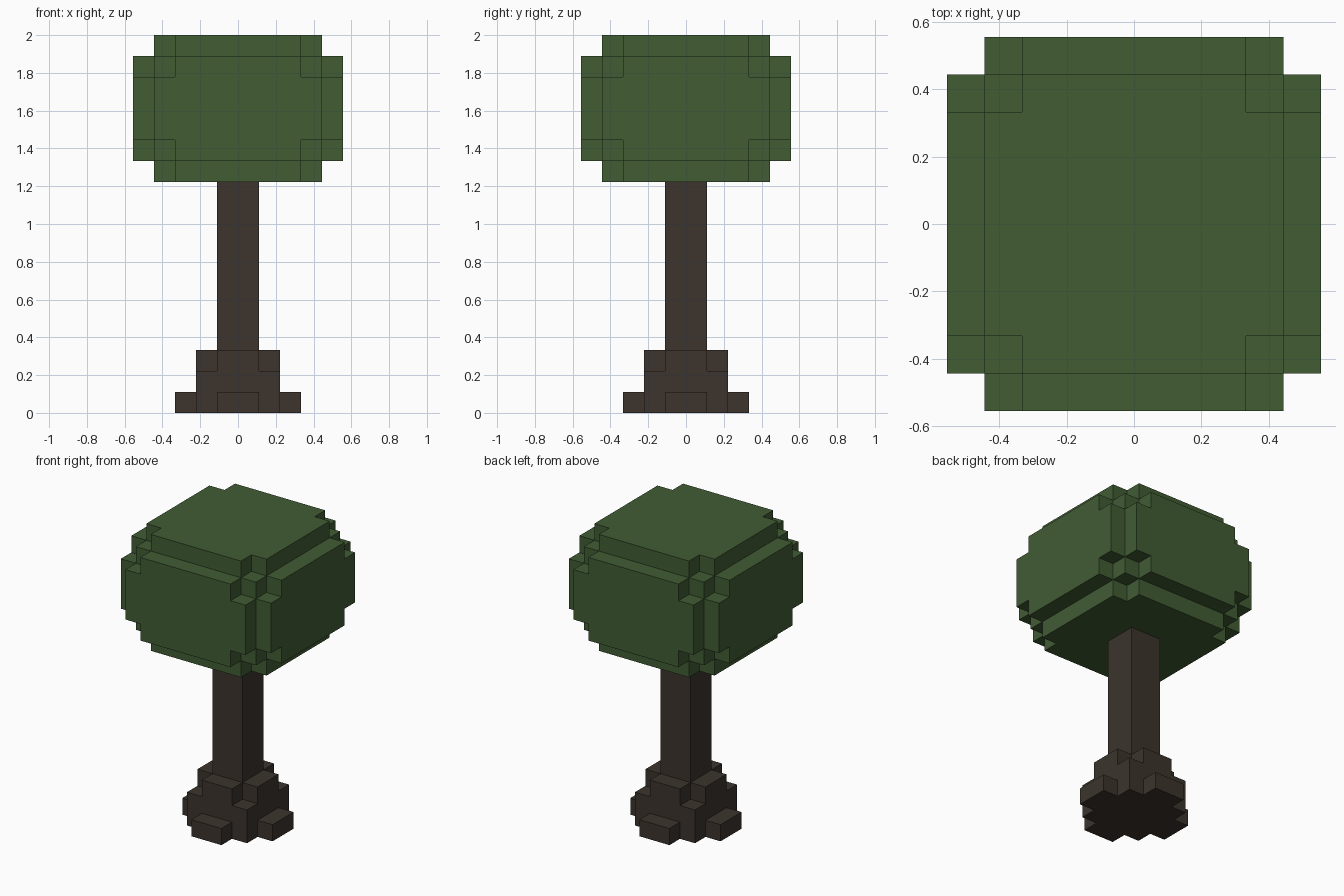
import bpy
import bmesh
from mathutils import Vector

if "Cube" in bpy.data.objects:
    bpy.data.objects.remove(bpy.data.objects["Cube"], do_unlink=True)

U = 1 / 9  # size of one block; the tree is 18 blocks tall


def make_material(name, rgb):
    mat = bpy.data.materials.new(name)
    mat.use_nodes = True
    mat.diffuse_color = (*rgb, 1)
    mat.node_tree.nodes["Principled BSDF"].inputs["Base Color"].default_value = (*rgb, 1)
    return mat


def in_boxes(boxes):
    """Test for a block centre: boxes are (half x, half y, bottom, top) in blocks."""
    return lambda p: any(abs(p.x) < hx and abs(p.y) < hy and z0 < p.z < z1
                         for hx, hy, z0, z1 in boxes)


def block_skin(name, boxes, mat):
    """Skin a union of block-aligned boxes, keeping only its outer surface."""
    inside = in_boxes(boxes)
    reach = max(max(b[0], b[1]) for b in boxes)
    low, high = min(b[2] for b in boxes), max(b[3] for b in boxes)
    bm = bmesh.new()
    for x in range(-reach, reach):
        for y in range(-reach, reach):
            for z in range(low, high):
                c = Vector((x + 0.5, y + 0.5, z + 0.5))
                if not inside(c):
                    continue
                for axis in range(3):
                    for sign in (-1, 1):
                        n = Vector((0, 0, 0))
                        n[axis] = sign
                        if inside(c + n):
                            continue
                        a = Vector((0, 0, 0))
                        a[(axis + 1) % 3] = 0.5
                        b = n.cross(a)
                        corners = (-a - b, a - b, a + b, b - a)
                        bm.faces.new([bm.verts.new((c + n / 2 + k) * U) for k in corners])
    bmesh.ops.remove_doubles(bm, verts=bm.verts, dist=1e-4)
    # Merge the block squares into large flat faces
    bmesh.ops.dissolve_limit(bm, angle_limit=0.01, verts=bm.verts, edges=bm.edges)
    bmesh.ops.recalc_face_normals(bm, faces=bm.faces)
    mesh = bpy.data.meshes.new(name)
    bm.to_mesh(mesh)
    bm.free()
    mesh.materials.append(mat)
    obj = bpy.data.objects.new(name, mesh)
    bpy.context.collection.objects.link(obj)
    return obj


bark = make_material("dark bark", (0.045, 0.034, 0.026))
leaf = make_material("leaf green", (0.052, 0.107, 0.034))

# Trunk with a stepped foot and four roots
block_skin("trunk", [
    (1, 1, 0, 11),                 # stem
    (2, 2, 0, 2),                  # foot
    (2, 1, 0, 3), (1, 2, 0, 3),    # upper buttresses
    (3, 1, 0, 1), (1, 3, 0, 1),    # roots
], bark)

# Leafy crown: a core with a notched plate on each of its six sides
block_skin("crown", [
    (4, 4, 12, 17),                   # core
    (5, 4, 13, 16), (5, 3, 12, 17),   # left and right plates
    (4, 5, 13, 16), (3, 5, 12, 17),   # front and back plates
    (4, 3, 11, 18), (3, 4, 11, 18),   # top and bottom plates
], leaf)
